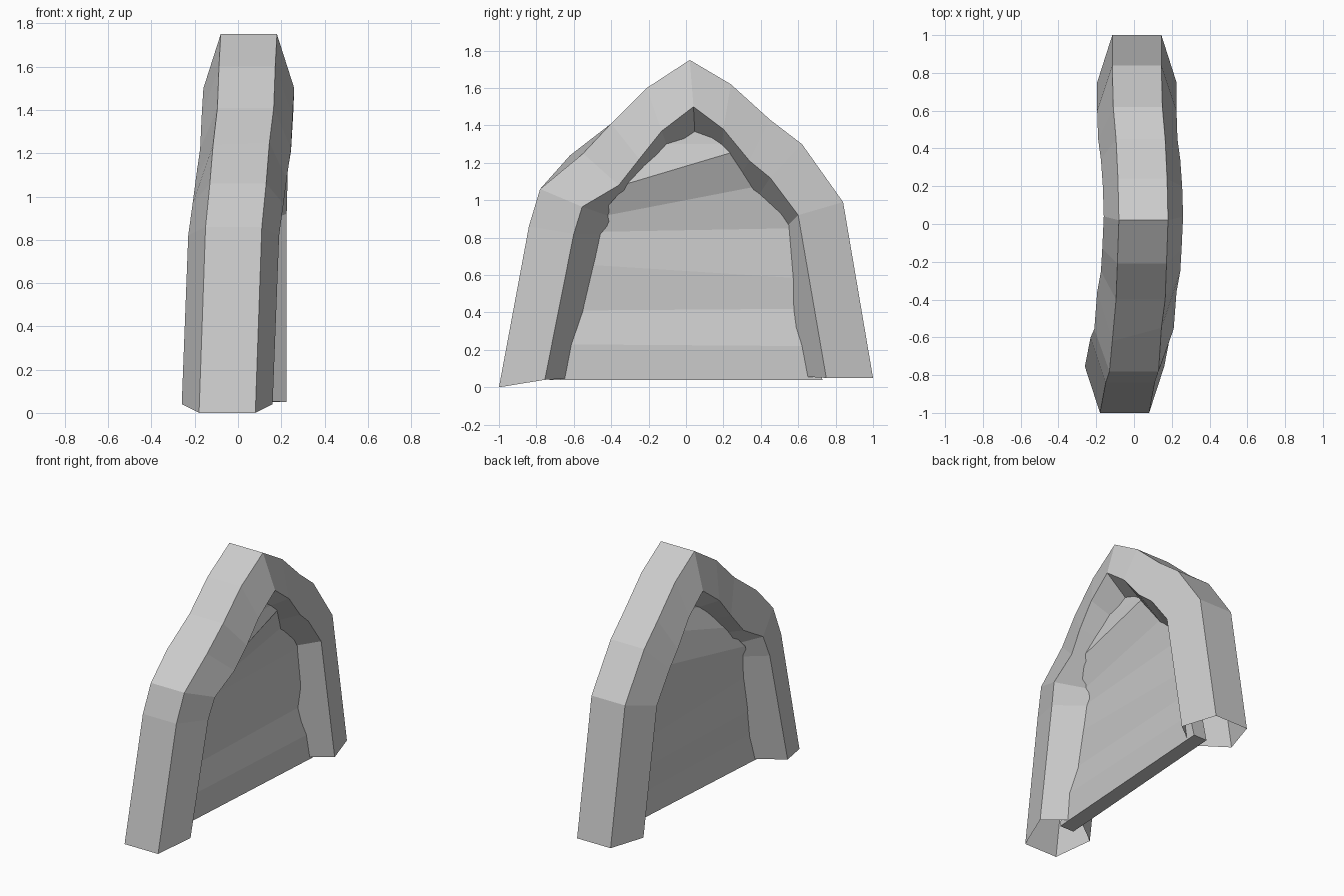
import bpy, bmesh


def make_object(name, loops, capped_ends):
    """Skin a list of closed loops into one flat-shaded shell."""
    bm = bmesh.new()
    rings = [[bm.verts.new(p) for p in loop] for loop in loops]
    n = len(rings[0])
    for a, b in zip(rings, rings[1:]):
        for i in range(n):
            j = (i + 1) % n
            bm.faces.new((a[i], a[j], b[j], b[i]))
    if capped_ends:
        bm.faces.new(rings[0])
        bm.faces.new(rings[-1])
    bmesh.ops.recalc_face_normals(bm, faces=bm.faces)
    mesh = bpy.data.meshes.new(name)
    bm.to_mesh(mesh)
    bm.free()
    obj = bpy.data.objects.new(name, mesh)
    bpy.context.collection.objects.link(obj)
    return obj


# Stone arch: five-sided section following three (y, z) rails, open at the feet
outer = [(-1, 0), (-.84, .86), (-.78, 1.06), (-.55, 1.25), (-.40, 1.41), (-.21, 1.6),
         (.02, 1.75), (.24, 1.62), (.45, 1.43), (.62, 1.30), (.84, .99), (1, .05)]
middle = [(-.755, .04), (-.6, .82), (-.555, .965), (-.36, 1.08), (-.25, 1.22), (-.13, 1.37),
          (.04, 1.5), (.2, 1.38), (.34, 1.21), (.45, 1.12), (.6, .92), (.75, .05)]
inner = [(-.6, .05), (-.43, .82), (-.37, .9), (-.3, 1.02), (-.2, 1.15), (-.09, 1.26),
         (.05, 1.31), (.19, 1.25), (.28, 1.12), (.37, 1.0), (.53, .85), (.585, .06)]
sway = [-.05, -.02, .0, .015, .035, .042, .05, .045, .035, .02, .015, .015]

rings = []
for c, o, m, t in zip(sway, outer, middle, inner):
    rings.append([(c - .13, *o), (c + .13, *o), (c + .21, *m), (c, *t), (c - .21, *m)])
rings[3][0] = (-.115, -.62, 1.24)      # chipped shoulder on the rear edge
make_object("stone_arch", rings, False)

# Rough slab filling the opening: (y, z, back x, front x) at left and right ends
left = [(-.73, .04, -.10, .01), (-.69, .23, -.085, .025), (-.66, .41, -.09, .0),
        (-.60, .66, -.09, .005), (-.53, .83, -.10, .01), (-.47, .91, -.13, .055),
        (-.31, 1.09, -.09, .15), (-.16, 1.3, -.03, .12), (-.05, 1.4, .0, .11)]
right = [(.73, .04, .0, .105), (.68, .22, -.01, .10), (.66, .42, -.045, .065),
         (.65, .58, -.02, .09), (.56, .85, -.06, .075), (.41, 1.08, -.07, .085),
         (.26, 1.26, -.03, .14), (.2, 1.3, .0, .12), (.12, 1.4, .0, .11)]
make_object("door_slab", [[(lb, ly, lz), (lf, ly, lz), (rf, ry, rz), (rb, ry, rz)]
                          for (ly, lz, lb, lf), (ry, rz, rb, rf) in zip(left, right)], True)
